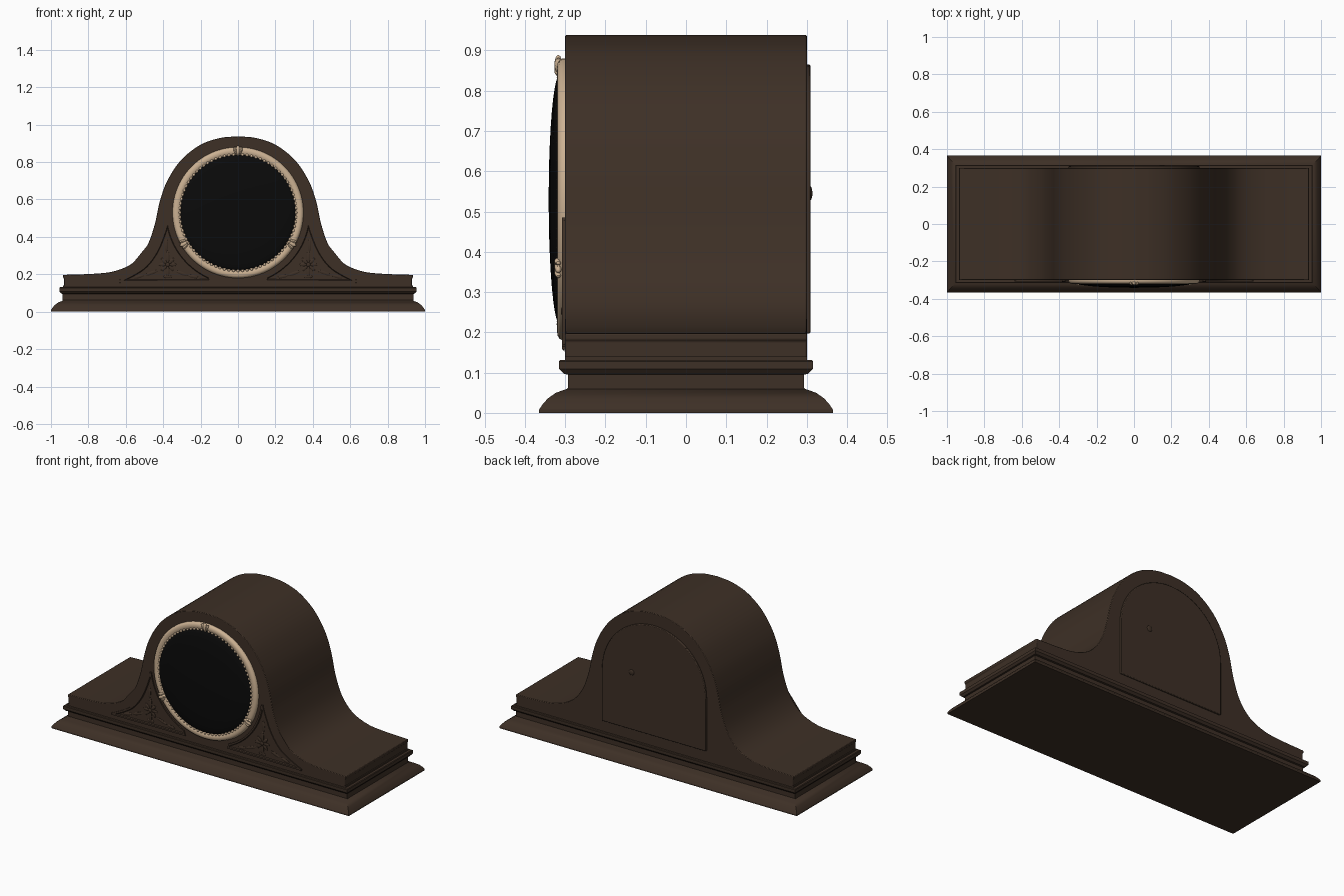
import bpy, bmesh, math
from mathutils import Matrix, Vector

if "Cube" in bpy.data.objects:
    bpy.data.objects.remove(bpy.data.objects["Cube"])


def material(name, rgb):
    m = bpy.data.materials.new(name)
    m.diffuse_color = (*rgb, 1)
    m.use_nodes = True
    m.node_tree.nodes["Principled BSDF"].inputs["Base Color"].default_value = m.diffuse_color
    return m


WOOD = material("dark_wood", (0.047, 0.029, 0.019))
CREAM = material("cream_metal", (0.60, 0.44, 0.29))
BLACK = material("black_glass", (0.003, 0.003, 0.003))
DIAL_Z = 0.53


def finish(bm, name, mat, bevel=0, angle=35):
    bmesh.ops.recalc_face_normals(bm, faces=bm.faces)
    me = bpy.data.meshes.new(name)
    bm.to_mesh(me)
    bm.free()
    ob = bpy.data.objects.new(name, me)
    bpy.context.collection.objects.link(ob)
    me.materials.append(mat)
    if bevel:
        b = ob.modifiers.new("bevel", 'BEVEL')
        b.width, b.segments, b.limit_method = bevel, 2, 'ANGLE'
        b.angle_limit = math.radians(40)
    bpy.ops.object.select_all(action='DESELECT')
    ob.select_set(True)
    bpy.context.view_layer.objects.active = ob
    bpy.ops.object.shade_smooth_by_angle(angle=math.radians(angle))
    return ob


def slab(outline, y0, y1):
    """Extrude an (x, z) outline from y0 to y1; returns the mesh and the y1 face."""
    bm = bmesh.new()
    f = bm.faces.new([bm.verts.new((x, y0, z)) for x, z in outline])
    r = bmesh.ops.extrude_face_region(bm, geom=[f])["geom"]
    bmesh.ops.translate(bm, vec=(0, y1 - y0, 0),
                        verts=[v for v in r if isinstance(v, bmesh.types.BMVert)])
    return bm, next(v for v in r if isinstance(v, bmesh.types.BMFace))


def lathe(profile, name, mat, steps=96):
    """Turn (radius, y) points about the dial axis."""
    bm = bmesh.new()
    vs = [bm.verts.new((r, y, 0)) for r, y in profile]
    es = [bm.edges.new(p) for p in zip(vs, vs[1:])]
    bmesh.ops.spin(bm, geom=vs + es, cent=(0, 0, 0), axis=(0, 1, 0),
                   angle=2 * math.pi, steps=steps)
    bmesh.ops.remove_doubles(bm, verts=bm.verts, dist=1e-5)
    bmesh.ops.translate(bm, verts=bm.verts, vec=(0, 0, DIAL_Z))
    return finish(bm, name, mat)


def blob(bm, x, y, z, size, turn=0, seg=10):
    """Add a stretched sphere, turned about y."""
    m = (Matrix.Translation((x, y, z)) @ Matrix.Rotation(turn, 4, 'Y')
         @ Matrix.Diagonal((*size, 1)))
    bmesh.ops.create_uvsphere(bm, u_segments=seg, v_segments=6, radius=1, matrix=m)


def smooth_path(pts, n=6):
    """Catmull-Rom curve through the points."""
    p = [Vector(q) for q in pts]
    p = [2 * p[0] - p[1]] + p + [2 * p[-1] - p[-2]]
    out = []
    for a, b, c, d in zip(p, p[1:], p[2:], p[3:]):
        for i in range(n):
            t = i / n
            out.append(0.5 * (2 * b + (c - a) * t + (2 * a - 5 * b + 4 * c - d) * t * t
                              + (3 * b - a - 3 * c + d) * t ** 3))
    return [tuple(v) for v in out + [p[-2]]]


# Stepped base: stacked rectangles (half x, half y, z)
levels = [(1.0, .365, 0), (1.0, .365, .008), (.993, .357, .02), (.98, .343, .036),
          (.96, .323, .05), (.937, .297, .059), (.937, .293, .062), (.937, .293, .095),
          (.945, .303, .097), (.955, .315, .109), (.955, .316, .128), (.951, .312, .131),
          (.936, .300, .131), (.936, .300, .14)]
bm = bmesh.new()
rings = [[bm.verts.new((sx * x, sy * y, z)) for sx, sy in ((1, 1), (-1, 1), (-1, -1), (1, -1))]
         for x, y, z in levels]
for a, b in zip(rings, rings[1:]):
    for i in range(4):
        j = (i + 1) % 4
        bm.faces.new((a[i], a[j], b[j], b[i]))
bm.faces.new(rings[0])
bm.faces.new(rings[-1])
finish(bm, "base_moulding", WOOD, angle=30)

# Hump-backed case
side = smooth_path([(.935, .197), (.77, .203), (.66, .217), (.56, .262), (.49, .345),
                    (.447, .46), (.418, .59), (.378, .70), (.305, .81), (.205, .89),
                    (.10, .928), (0, .938)])
half = [(.93, .135), (.93, .178), (.935, .182)] + side
bm, _ = slab(half + [(-x, z) for x, z in half[-2::-1]], -.30, .30)
finish(bm, "clock_case", WOOD, bevel=.005)

# Arched back door with its knob
arch = [(.35 * math.cos(a), .515 + .35 * math.sin(a))
        for a in (math.pi * i / 40 for i in range(41))]
bm, _ = slab([(.35, .197)] + arch + [(-.35, .197)], .295, .309)
finish(bm, "back_door", WOOD, bevel=.004)
bm = bmesh.new()
blob(bm, .15, .308, .545, (.018, .006, .018), seg=16)
finish(bm, "door_knob", WOOD)

# Bezel, glass and beaded inner rim
lathe([(.350, -.298), (.350, -.306), (.346, -.314), (.338, -.319), (.328, -.320),
       (.317, -.318), (.310, -.313), (.307, -.300)], "bezel_ring", CREAM)
lathe([(.309, -.300), (.309, -.314)] + [(.309 * math.cos(t), -.314 - .027 * math.sin(t))
      for t in (math.pi / 2 * i / 10 for i in range(1, 11))], "dial_glass", BLACK)
bm = bmesh.new()
for i in range(80):
    a = 2 * math.pi * i / 80
    blob(bm, .311 * math.cos(a), -.316, DIAL_Z + .311 * math.sin(a), (.008, .005, .008), seg=8)
finish(bm, "bezel_beads", CREAM)

# Three shell clips on the bezel
bm = bmesh.new()
for deg in (90, 210, 330):
    a = math.radians(deg)
    for da, r, sx, sz in ((0, .333, .012, .026), (-.045, .334, .009, .019),
                          (.045, .334, .009, .019), (0, .318, .009, .011)):
        blob(bm, r * math.cos(a + da), -.317, DIAL_Z + r * math.sin(a + da),
             (sx, .010, sz), math.pi / 2 - a - da * 6)
finish(bm, "bezel_clips", CREAM)

# Carved corner panels: raised frame, sunk field, flower and leaves
inner = [(.372 * math.cos(a), DIAL_Z + .372 * math.sin(a))
         for a in (math.radians(-66 + 4.2 * i) for i in range(15))]
outer = smooth_path([(.38, .485), (.402, .415), (.44, .325), (.495, .25), (.56, .205), (.64, .165)], 4)
outline = [(.14, .16)] + inner + outer + [(.64, .157)]
for s, label in ((-1, "left"), (1, "right")):
    bm, face = slab([(s * x, z) for x, z in outline], -.295, -.3075)
    bmesh.ops.recalc_face_normals(bm, faces=bm.faces)
    for thick, shift in ((.010, 0), (.004, .0055)):
        bmesh.ops.inset_region(bm, faces=[face], thickness=thick, use_even_offset=True)
        bmesh.ops.translate(bm, verts=face.verts, vec=(0, shift, 0))
    finish(bm, label + "_corner_panel", WOOD, angle=25)

    bm = bmesh.new()
    cx, cz = .376, .252
    for k in range(8):
        a = math.pi / 4 * k
        ln = .036 if k % 4 == 0 else .024
        blob(bm, s * (cx + ln * math.sin(a)), -.303, cz + ln * math.cos(a),
             (.010, .005, ln), s * a)
    blob(bm, s * cx, -.305, cz, (.012, .006, .012))
    for x, z, ln, deg in ((.383, .355, .035, 0), (.30, .205, .036, 70), (.46, .208, .036, -70),
                          (.53, .188, .03, -75), (.24, .188, .028, 80), (.376, .188, .022, 90)):
        blob(bm, s * x, -.302, z, (.009, .0045, ln), s * math.radians(deg))
    finish(bm, label + "_carved_flower", WOOD)
